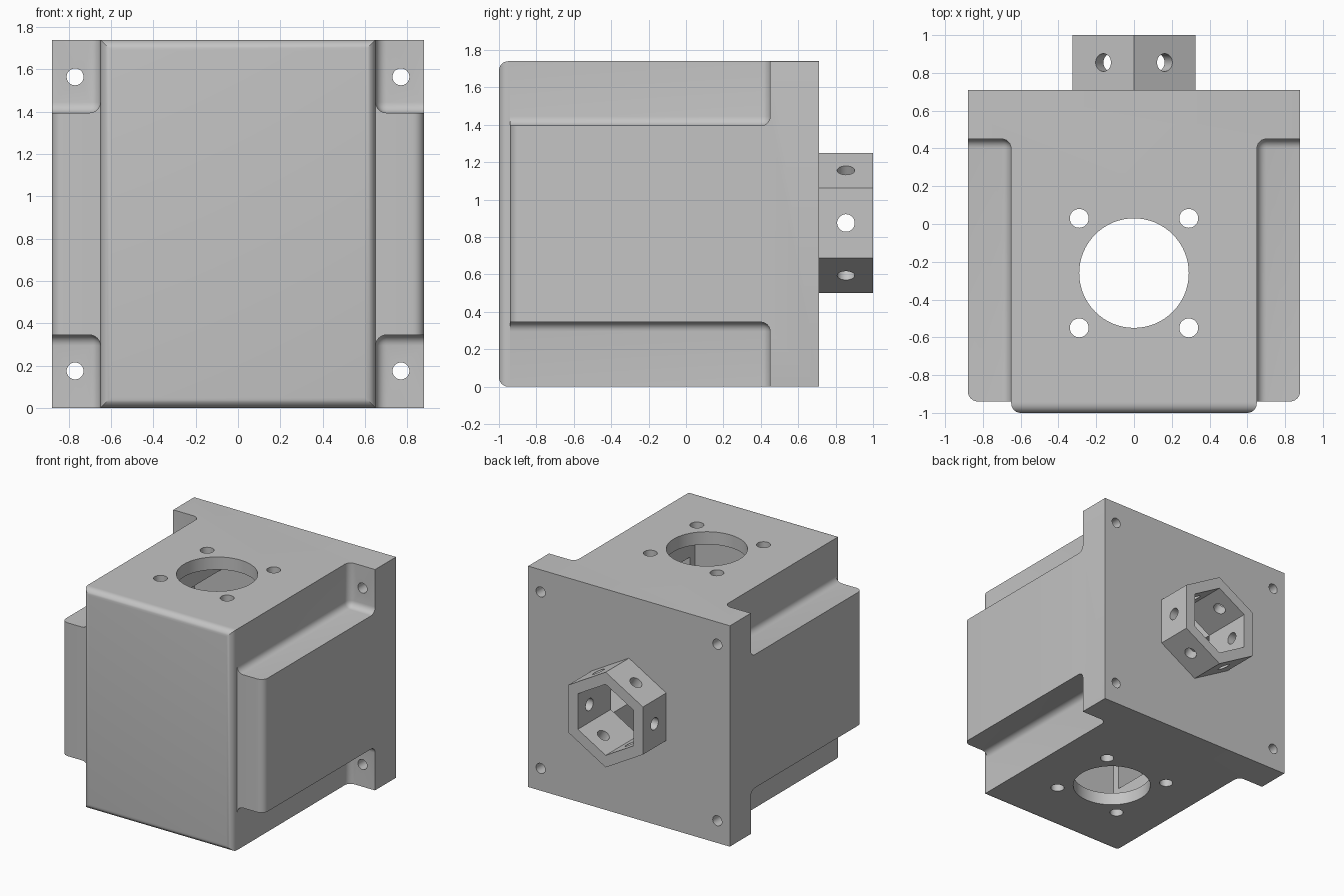
import bpy, bmesh, math
from mathutils import Vector

if "Cube" in bpy.data.objects:
    bpy.data.objects.remove(bpy.data.objects["Cube"], do_unlink=True)

H = 1.74        # housing height
BACK = 0.71     # back face of the mounting flange
HEX_Z = 0.875   # axis height of the hexagonal socket

grey = bpy.data.materials.new("plain grey")
grey.use_nodes = True
COL = (0.55, 0.55, 0.55, 1)
grey.diffuse_color = COL
grey.node_tree.nodes["Principled BSDF"].inputs["Base Color"].default_value = COL


def to_object(name, bm):
    bmesh.ops.recalc_face_normals(bm, faces=bm.faces)
    mesh = bpy.data.meshes.new(name)
    bm.to_mesh(mesh)
    bm.free()
    mesh.materials.append(grey)
    ob = bpy.data.objects.new(name, mesh)
    bpy.context.collection.objects.link(ob)
    return ob


def round_edges(bm, test, radius):
    edges = [e for e in bm.edges if test(*(v.co for v in e.verts))]
    bmesh.ops.bevel(bm, geom=edges, offset=radius, segments=6,
                    profile=0.5, affect='EDGES', clamp_overlap=True)


def box_mesh(a, b):
    bm = bmesh.new()
    bmesh.ops.create_cube(bm, size=1)
    a, b = Vector(a), Vector(b)
    for v in bm.verts:
        v.co = Vector([(a[i] + b[i]) / 2 + v.co[i] * abs(b[i] - a[i]) for i in range(3)])
    return bm


def prism(name, radius, center, depth, rotation, sides=48):
    bpy.ops.mesh.primitive_cylinder_add(vertices=sides, radius=radius, depth=depth,
                                        location=center, rotation=rotation)
    ob = bpy.context.object
    ob.name = name
    ob.data.materials.append(grey)
    return ob


def cut(target, cutter):
    cutter.hide_render = True
    mod = target.modifiers.new("cut", 'BOOLEAN')
    mod.operation = 'DIFFERENCE'
    mod.solver = 'EXACT'
    mod.object = cutter
    bpy.context.view_layer.objects.active = target
    bpy.ops.object.modifier_apply(modifier=mod.name)
    bpy.data.objects.remove(cutter, do_unlink=True)


def near(value, goal):
    return abs(value - goal) < 0.001


# Housing: stepped plan extruded upwards
half = [(0.88, BACK), (0.88, -0.94), (0.65, -0.94), (0.65, -1)]
plan = half + [(-x, y) for x, y in reversed(half)]
bm = bmesh.new()
base = bm.faces.new([bm.verts.new((x, y, 0)) for x, y in plan])
top = bmesh.ops.extrude_face_region(bm, geom=[base])["geom"]
bmesh.ops.translate(bm, vec=(0, 0, H), verts=[v for v in top if isinstance(v, bmesh.types.BMVert)])
bmesh.ops.recalc_face_normals(bm, faces=bm.faces)

# Rounded front rim, side lobe corners and flange corners
round_edges(bm, lambda p, q: near(p.y, -1) and near(q.y, -1), 0.05)
round_edges(bm, lambda p, q: all(near(abs(v.x), 0.88) and near(v.y, -0.94) for v in (p, q)), 0.055)
round_edges(bm, lambda p, q: near(abs(p.x), 0.88) and near(p.x, q.x) and near(p.z, q.z)
            and abs(p.y - q.y) > 1, 0.025)
housing = to_object("housing", bm)

# Filleted corner pockets that leave the flange free for bolts
for side in (-1, 1):
    for upper in (False, True):
        z_in, z_out = (H - 0.345, H + 0.3) if upper else (0.345, -0.3)
        inner = Vector((side * 0.651, 0.45, z_in))
        bm = box_mesh((side * 0.651, -0.948, z_in), (side * 1.2, 0.45, z_out))
        round_edges(bm, lambda p, q: (p - inner).length < 0.001 or (q - inner).length < 0.001, 0.05)
        cut(housing, to_object("pocket_cutter", bm))

# Hollow interior
cut(housing, to_object("core_cavity", box_mesh((-0.56, -0.91, 0.1), (0.56, 0.59, H - 0.1))))
cut(housing, to_object("lobe_cavity", box_mesh((-0.79, -0.85, 0.44), (0.79, 0.588, H - 0.44))))

# Round openings through top and bottom
cut(housing, prism("port_cutter", 0.29, (0, -0.26, H / 2), 3, (0, 0, 0), 64))
for x in (-0.29, 0.29):
    for y in (-0.55, 0.03):
        cut(housing, prism("screw_cutter", 0.05, (x, y, H / 2), 3, (0, 0, 0), 32))

# Flange bolt holes
LIE = (math.pi / 2, 0, 0)
for x in (-0.77, 0.77):
    for z in (0.175, H - 0.175):
        cut(housing, prism("bolt_cutter", 0.04, (x, 0.6, z), 0.6, LIE, 32))

# Hexagonal socket on the back, with a bore and a hole in every side
socket = prism("hex_socket", 0.375, (0, 0.855, HEX_Z), 0.29, LIE, 6)
for ob in (housing, socket):
    cut(ob, prism("bore_cutter", 0.28, (0, 0.8, HEX_Z), 0.6, LIE, 6))
for k in range(3):
    cut(socket, prism("cross_cutter", 0.047, (0, 0.855, HEX_Z), 1,
                      (0, math.pi / 2 + k * math.pi / 3, 0), 32))

# Smooth fillets and holes, crisp edges
for ob in (housing, socket):
    bpy.ops.object.select_all(action='DESELECT')
    ob.select_set(True)
    bpy.context.view_layer.objects.active = ob
    bpy.ops.object.shade_smooth_by_angle(angle=math.radians(30))
